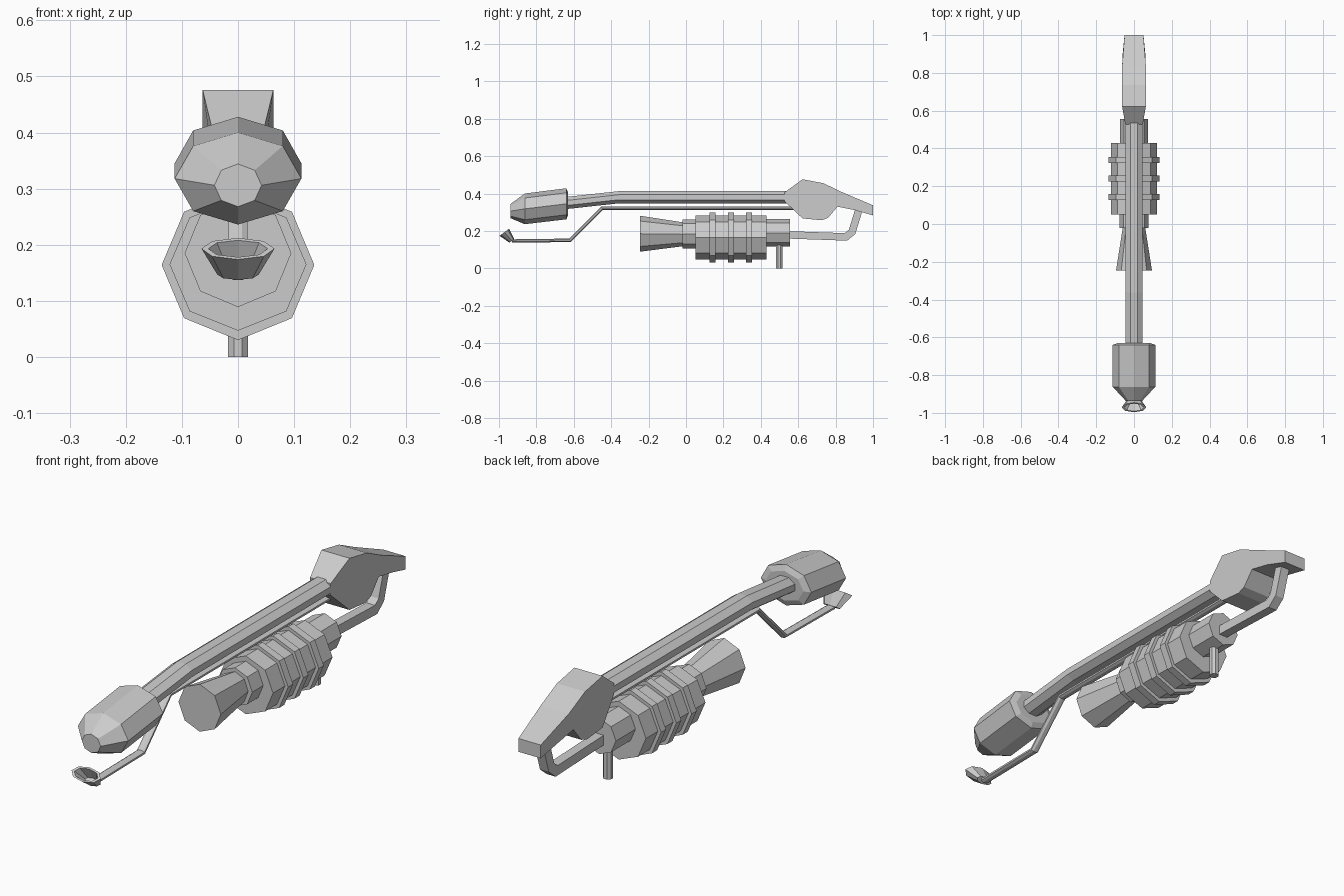
import bpy, bmesh, math
from mathutils import Vector

cube = bpy.data.objects.get("Cube")
if cube:
    bpy.data.objects.remove(cube, do_unlink=True)

grey = bpy.data.materials.new("plain grey")
grey.use_nodes = True
grey.diffuse_color = (0.6, 0.6, 0.6, 1)
grey.node_tree.nodes["Principled BSDF"].inputs["Base Color"].default_value = (0.6, 0.6, 0.6, 1)


def loft(name, rings, cap=True):
    """Skin a list of equally sized point rings, with flat end caps."""
    bm = bmesh.new()
    loops = [[bm.verts.new(p) for p in ring] for ring in rings]
    n = len(loops[0])
    for a, b in zip(loops, loops[1:]):
        for i in range(n):
            j = (i + 1) % n
            bm.faces.new((a[i], a[j], b[j], b[i]))
    if cap:
        bm.faces.new(loops[0])
        bm.faces.new(loops[-1])
    bmesh.ops.recalc_face_normals(bm, faces=bm.faces)
    mesh = bpy.data.meshes.new(name)
    bm.to_mesh(mesh)
    bm.free()
    mesh.materials.append(grey)
    obj = bpy.data.objects.new(name, mesh)
    bpy.context.collection.objects.link(obj)
    return obj


def ring(center, axis, rx, rn, n=8, phase=0.0):
    """Elliptical ring at (y, z), facing along axis in the side plane."""
    y, z = center
    t = Vector(axis).normalized()
    angles = [phase + math.tau * i / n for i in range(n)]
    return [(rx * math.cos(a), y - t.y * rn * math.sin(a), z + t.x * rn * math.sin(a))
            for a in angles]


def barrel(name, stations):
    """Octagonal body along y: stations are (y, z, x radius, z radius)."""
    return loft(name, [ring((y, z), (1, 0), rx, rz) for y, z, rx, rz in stations])


def tube(name, path, rx, rn, n=8):
    """Mitred tube with flat sides along a path in the side plane."""
    pts = [Vector(p) for p in path]
    rings = []
    for i, p in enumerate(pts):
        d_in = (p - pts[max(i - 1, 0)]).normalized()
        d_out = (pts[min(i + 1, len(pts) - 1)] - p).normalized()
        t = (d_in + d_out).normalized()
        mitre = 1 / t.dot(d_out if d_out.length else d_in)
        rings.append(ring(p, t, rx, rn * mitre, n, math.pi / n))
    return loft(name, rings)


# Long bent arm and front head
tube("main_arm", [(0.57, 0.38), (-0.36, 0.38), (-0.68, 0.345)], 0.05, 0.035)
barrel("front_head", [(-0.63, 0.345, 0.085, 0.06), (-0.64, 0.345, 0.113, 0.083),
                      (-0.862, 0.318, 0.113, 0.082), (-0.938, 0.306, 0.042, 0.038)])

# Thin rod under the arm, carrying a small open cup
tube("cup_rod", [(0.6, 0.32), (-0.45, 0.32), (-0.62, 0.15), (-0.93, 0.146)], 0.018, 0.01)
base, rim, axis = (-0.931, 0.147), (-0.971, 0.193), (-0.045, 0.06)
loft("cup", [ring(base, axis, 0.037, 0.016), ring(rim, axis, 0.065, 0.032),
             ring(rim, axis, 0.053, 0.025), ring((-0.938, 0.155), axis, 0.028, 0.012)])

# Rear stock: side outline with a half width at every corner
outline = [(0.527, 0.406, 0.046), (0.623, 0.476, 0.063), (0.735, 0.455, 0.063),
           (0.837, 0.406, 0.063), (1.0, 0.337, 0.05), (1.0, 0.283, 0.05),
           (0.9, 0.312, 0.06), (0.81, 0.33, 0.063), (0.76, 0.27, 0.063),
           (0.725, 0.257, 0.063), (0.623, 0.267, 0.063), (0.527, 0.358, 0.046)]
loft("rear_stock", [[(s * w, y, z) for y, z, w in outline] for s in (-1, 1)])

# Tank with three raised bands, necks at both ends and a flared nozzle
barrel("tank_body", [(0.05, 0.165, 0.122, 0.118), (0.43, 0.165, 0.122, 0.118)])
for i, y in enumerate((0.142, 0.24, 0.338)):
    barrel("tank_band_%d" % (i + 1), [(y + s * 0.016, 0.164, 0.136, 0.134) for s in (-1, 1)])
barrel("front_neck", [(-0.02, 0.184, 0.078, 0.078), (0.06, 0.184, 0.078, 0.078)])
barrel("rear_neck", [(0.42, 0.19, 0.075, 0.073), (0.555, 0.19, 0.075, 0.073)])
barrel("flared_nozzle", [(-0.245, 0.185, 0.095, 0.096), (-0.01, 0.182, 0.058, 0.063)])

# Post below the tank and bent link from tank to stock
tube("lower_post", [(0.498, 0.0), (0.498, 0.15)], 0.019, 0.019)
tube("rear_link", [(0.54, 0.179), (0.855, 0.168), (0.888, 0.195), (0.928, 0.325)],
     0.028, 0.028, 4)
